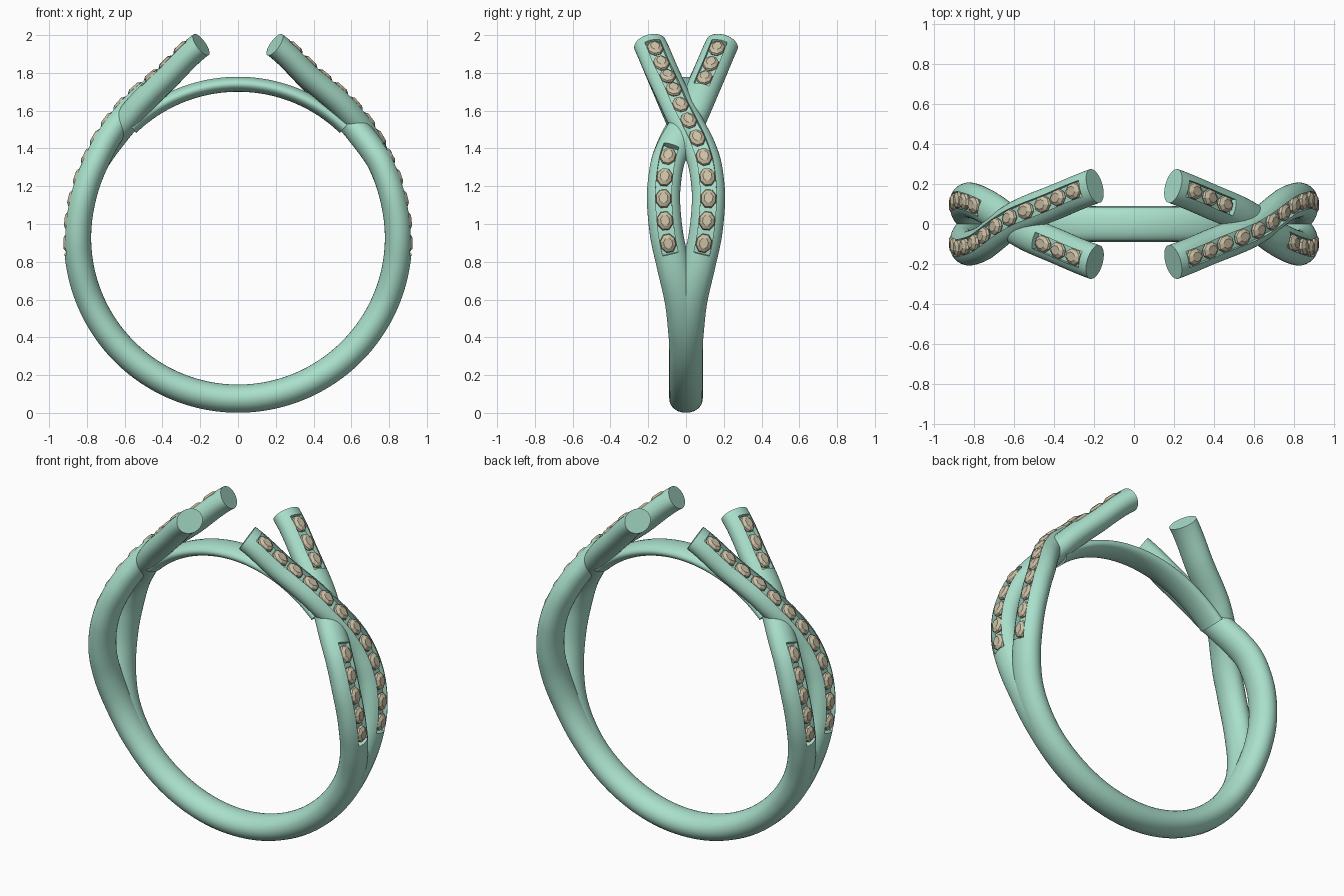
import bpy, bmesh
from math import sin, cos, pi, radians, asin
from mathutils import Vector

if "Cube" in bpy.data.objects:
    bpy.data.objects.remove(bpy.data.objects["Cube"])

CZ = 0.925          # height of the ring centre
GW = 0.042          # half width of the stone channel
FLOOR = 0.035       # channel floor height above strand centre


def material(name, col):
    m = bpy.data.materials.new(name)
    m.diffuse_color = (*col, 1)
    m.use_nodes = True
    m.node_tree.nodes["Principled BSDF"].inputs["Base Color"].default_value = m.diffuse_color
    return m


METAL = material("green_metal", (0.40, 0.74, 0.60))
STONE = material("tan_stone", (0.60, 0.53, 0.38))


class Path:
    """Smooth path through keys (angle from bottom, radius, y), walked by arc length."""
    def __init__(self, keys):
        self.k = keys
        n = 600
        a0, a1 = keys[0][0], keys[-1][0]
        self.pts = [self.at(a0 + (a1 - a0) * i / n) for i in range(n + 1)]
        self.arc = [0.0]
        for p, q in zip(self.pts, self.pts[1:]):
            self.arc.append(self.arc[-1] + (q - p).length)
        self.length = self.arc[-1]

    def slope(self, i, c):
        lo, hi = max(i - 1, 0), min(i + 1, len(self.k) - 1)
        return (self.k[hi][c] - self.k[lo][c]) / (self.k[hi][0] - self.k[lo][0])

    def at(self, a):
        i = 0
        while i < len(self.k) - 2 and a > self.k[i + 1][0]:
            i += 1
        h = self.k[i + 1][0] - self.k[i][0]
        t = (a - self.k[i][0]) / h
        v = []
        for c in (1, 2):
            v.append((2*t**3 - 3*t*t + 1) * self.k[i][c] + (t**3 - 2*t*t + t) * h * self.slope(i, c)
                     + (3*t*t - 2*t**3) * self.k[i + 1][c] + (t**3 - t*t) * h * self.slope(i + 1, c))
        a = radians(a)
        return Vector((v[0] * sin(a), v[1], CZ - v[0] * cos(a)))

    def s_of(self, a):
        f = (a - self.k[0][0]) / (self.k[-1][0] - self.k[0][0])
        return self.arc[int(f * 600)]

    def frame(self, s):
        s = min(max(s, 0), self.length)
        i = 0
        while i < 599 and self.arc[i + 1] < s:
            i += 1
        f = (s - self.arc[i]) / (self.arc[i + 1] - self.arc[i])
        p = self.pts[i].lerp(self.pts[i + 1], f)
        t = (self.pts[min(i + 2, 600)] - self.pts[max(i - 1, 0)]).normalized()
        n = Vector((t.z, 0, -t.x)).normalized()
        return p, t, n, t.cross(n)


def finish(bm, name, mat, smooth=True):
    bmesh.ops.recalc_face_normals(bm, faces=bm.faces)
    me = bpy.data.meshes.new(name)
    bm.to_mesh(me)
    bm.free()
    me.materials.append(mat)
    ob = bpy.data.objects.new(name, me)
    bpy.context.collection.objects.link(ob)
    if smooth:
        bpy.ops.object.select_all(action='DESELECT')
        bpy.context.view_layer.objects.active = ob
        ob.select_set(True)
        bpy.ops.object.shade_smooth_by_angle(angle=radians(40))
    return ob


def sweep(name, path, w, h0, h1, grooves=()):
    """Oval tube along the path, with sunken channels over the given arc ranges."""
    e = 0.0005
    stations = [path.length * i / 110 for i in range(111)]
    for g in grooves:
        for s in g:
            stations = [x for x in stations if abs(x - s) > 0.004] + [s - e, s + e]
    stations.sort()
    edge = asin(GW / w)
    bm = bmesh.new()
    rings = []
    for s in stations:
        p, t, n, b = path.frame(s)
        h = h0 + (h1 - h0) * s / path.length
        prof = []
        for i in range(29):
            a = edge + (2 * pi - 2 * edge) * i / 28
            prof.append((w * sin(a), h * cos(a)))
        if any(g[0] < s < g[1] for g in grooves):
            prof += [(-GW, FLOOR), (GW, FLOOR)]
        else:
            prof += [(w * sin(k * edge / 3), h * cos(edge / 3)) for k in (-1, 1)]
        rings.append([bm.verts.new(p + b * x + n * y) for x, y in prof])
    m = len(rings[0])
    for r, q in zip(rings, rings[1:]):
        for i in range(m):
            j = (i + 1) % m
            bm.faces.new((r[i], r[j], q[j], q[i]))
    bm.faces.new(rings[0])
    bm.faces.new(rings[-1])
    return finish(bm, name, METAL)


def stones(name, path, places):
    """Row of faceted cushion stones seated in the channel."""
    bm = bmesh.new()
    for s in places:
        p, t, n, b = path.frame(s)
        prev = None
        for size, z in ((0.55, 0.025), (1.0, 0.05), (0.92, 0.062), (0.55, 0.074)):
            ring = []
            for i in range(8):
                a = 2 * pi * (i + 0.5) / 8
                ring.append(bm.verts.new(p + n * z + b * (0.044 * size * cos(a))
                                         + t * (0.053 * size * sin(a))))
            if prev:
                for i in range(8):
                    j = (i + 1) % 8
                    bm.faces.new((prev[i], prev[j], ring[j], ring[i]))
            else:
                bm.faces.new(ring)
            prev = ring
        bm.faces.new(prev)
    return finish(bm, name, STONE, smooth=False)


# Strand paths: both share the lower arc, one passes over, the other under
low = [(46, .85, 0.001), (52, .85, .004), (67, .85, .025), (81, .85, .070), (91, .85, .102),
       (103, .85, .119), (110, .852, .115), (118, .856, .097)]
over = Path(low + [(125, .866, .062), (131, .876, .022), (140, .892, -.035),
                   (156, .935, -.115), (169.2, 1.043, -.19)])
under = Path([(a, r, -y) for a, r, y in low] + [(125, .852, -.062), (131, .852, -.022),
             (140, .866, .035), (156, .930, .115), (169.2, 1.043, .19)])

parts = []
# Long set of stones on the over strand
first, last = over.s_of(88.5), over.length - 0.095
step = (last - first) / 11
parts.append(sweep("over_strand", over, .088, .075, .068, [(first - .055, last + .05)]))
parts.append(stones("over_strand_stones", over, [first + step * i for i in range(12)]))

# Two shorter sets on the under strand
first, last = under.s_of(88.5), under.length - 0.095
lower = [first + step * i for i in range(5)]
upper = [last - step * i for i in range(3)]
parts.append(sweep("under_strand", under, .088, .075, .068,
                   [(first - .055, lower[-1] + .06), (upper[-1] - .06, last + .05)]))
parts.append(stones("under_strand_stones", under, lower + upper))

# Opposite shoulder: same parts turned half a revolution
for ob in parts:
    c = ob.copy()
    c.name = ob.name + "_left"
    c.rotation_euler.z = pi
    bpy.context.collection.objects.link(c)

# Plain lower band and thin bridge under the open top
sweep("lower_band", Path([(-51, .85, 0), (0, .85, 0), (51, .85, 0)]), .089, .075, .075)
sweep("top_bridge", Path([(136, .815, 0), (180, .815, 0), (224, .815, 0)]), .085, .04, .04)
